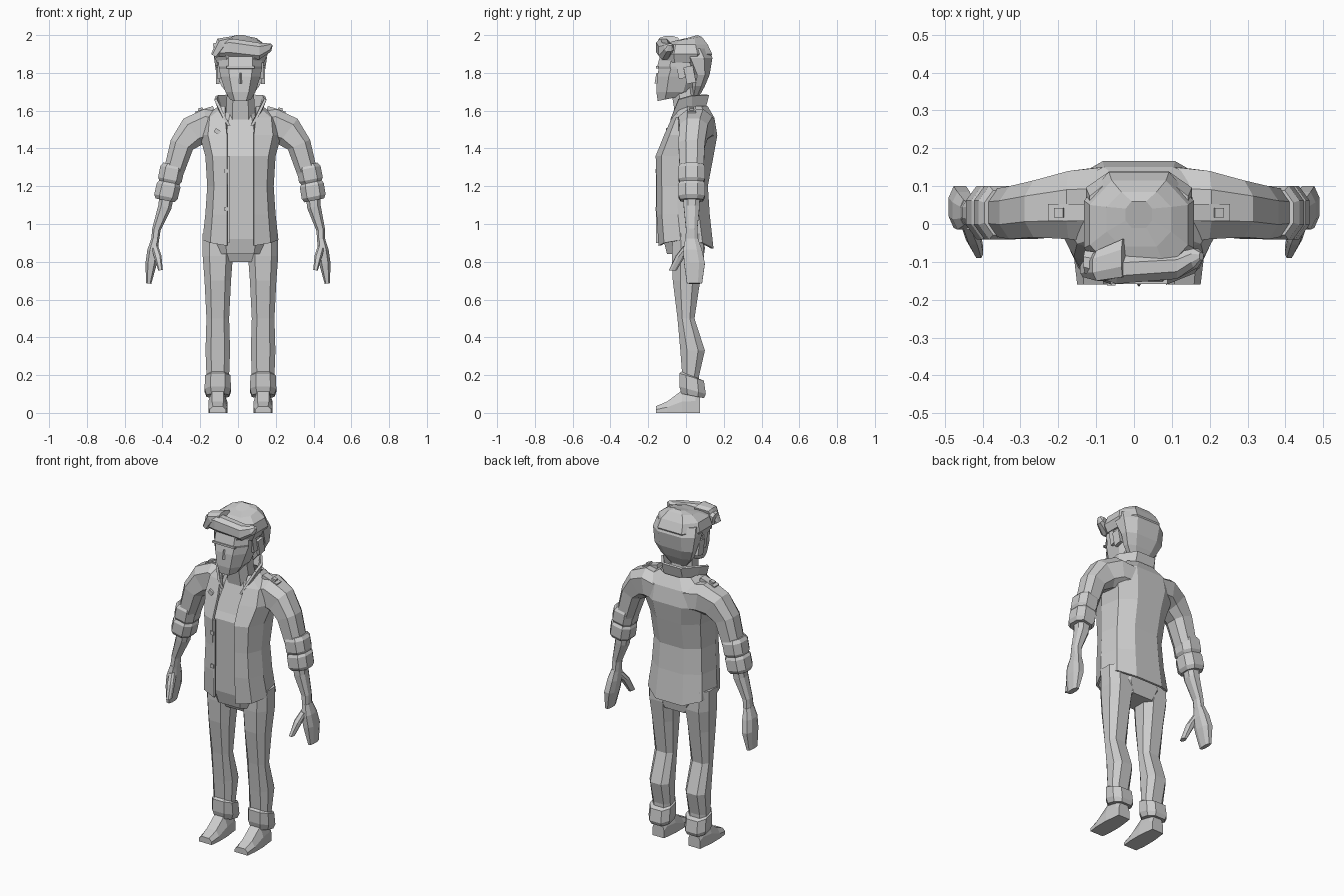
import bpy, bmesh
from mathutils import Vector

if "Cube" in bpy.data.objects:
    bpy.data.objects.remove(bpy.data.objects["Cube"])

grey = bpy.data.materials.new("plain grey")
grey.use_nodes = True
colour = (.6, .6, .6, 1)
grey.diffuse_color = colour
grey.node_tree.nodes["Principled BSDF"].inputs["Base Color"].default_value = colour

BODY_X = .013
QUARTER = [(.55, 1), (1, .45)]
OCTAGON = (QUARTER + [(u, -v) for u, v in reversed(QUARTER)]
           + [(-u, -v) for u, v in QUARTER] + [(-u, v) for u, v in reversed(QUARTER)])


def skin(name, rings, middle=BODY_X, closed=True, thickness=0):
    """Bridge rings of points into one flat-shaded mesh."""
    bm = bmesh.new()
    rows = [[bm.verts.new((x + middle, y, z)) for x, y, z in ring] for ring in rings]
    count = len(rows[0])
    for lower, upper in zip(rows, rows[1:]):
        for i in range(count if closed else count - 1):
            j = (i + 1) % count
            bm.faces.new((lower[i], lower[j], upper[j], upper[i]))
    if closed:
        bm.faces.new(rows[0])
        bm.faces.new(rows[-1])
    bmesh.ops.recalc_face_normals(bm, faces=bm.faces)
    mesh = bpy.data.meshes.new(name)
    bm.to_mesh(mesh)
    bm.free()
    mesh.materials.append(grey)
    part = bpy.data.objects.new(name, mesh)
    bpy.context.collection.objects.link(part)
    if thickness:
        cloth = part.modifiers.new("cloth", "SOLIDIFY")
        cloth.thickness = thickness
        cloth.offset = 0


def level(z, wide, front, back, tilt=0):
    """Flat octagon; tilt raises its back edge."""
    middle, deep = (front + back) / 2, (back - front) / 2
    return [(u * wide, middle + v * deep, z + v * tilt) for u, v in OCTAGON]


def open_ring(half):
    """Mirror one side of a garment, leaving its front open."""
    return half + [(-x, y, z) for x, y, z in reversed(half)]


def coat(z, wide, front, back, gap=.07, drop=0):
    deep = back - front
    return open_ring([(gap, front, z - drop / 2),
                      (wide * .8, front + deep * .1, z),
                      (wide, front + deep * .4, z + drop / 2),
                      (wide * .9, front + deep * .8, z),
                      (wide * .45, back, z - drop)])


def spot(x, z, wide, deep, y=.03):
    return Vector((x, y, z)), wide, deep


def limb(name, side, spots):
    """Octagons square to a path; hands hang evenly about the centre."""
    rings = []
    for i, (centre, wide, deep) in enumerate(spots):
        before, after = spots[max(i - 1, 0)][0], spots[min(i + 1, len(spots) - 1)][0]
        along = after - before
        across = Vector((-along.z, 0, along.x)).normalized()
        depth = Vector((0, deep, 0))
        ring = [centre + across * (u * wide) + depth * v for u, v in OCTAGON]
        rings.append([(p.x * side + BODY_X * min(1, max(0, p.z * 3 - 2.7)), p.y, p.z)
                      for p in ring])
    skin(name, rings, middle=0)


def block(name, centre, size, lean=0, roll=0):
    bpy.ops.mesh.primitive_cube_add(size=1, location=centre, rotation=(lean, roll, 0))
    part = bpy.context.object
    part.name = name
    part.scale = size
    part.data.materials.append(grey)


# Shirt and hips
skin("shirt", [level(z=.84, wide=.13, front=-.1, back=.09),
               level(z=.92, wide=.15, front=-.12, back=.1),
               level(z=1.36, wide=.15, front=-.13, back=.12),
               level(z=1.4, wide=.16, front=-.11, back=.13),
               level(z=1.59, wide=.1, front=-.04, back=.09)])
skin("hips", [level(z=.8, wide=.12, front=-.05, back=.09),
              level(z=.87, wide=.17, front=-.08, back=.1),
              level(z=1, wide=.16, front=-.08, back=.09)])

# Open jacket
skin("jacket", [coat(z=.9, wide=.195, front=-.14, back=.14, drop=.03),
                coat(z=1.05, wide=.18, front=-.15, back=.12),
                coat(z=1.2, wide=.17, front=-.15, back=.11),
                coat(z=1.36, wide=.18, front=-.155, back=.14),
                coat(z=1.47, wide=.21, front=-.11, back=.16),
                coat(z=1.56, wide=.2, front=-.07, back=.145, gap=.08),
                coat(z=1.62, wide=.11, front=-.04, back=.11, gap=.08)],
     closed=False, thickness=.012)

# Stand-up collar with open points
skin("collar", [open_ring([(.06 + rise * .3, -.08, 1.52 + rise / 2),
                           (.1 + rise * .4, -.04, 1.58 + rise),
                           (.1 + rise * .3, .03, 1.6 + rise),
                           (.06, .1 + rise * .2, 1.62 + rise * .8)])
                for rise in (0, .08)],
     closed=False, thickness=.014)

# Jacket fastening
block("placket", centre=(-.05, -.152, 1.13), size=(.012, .012, .46))
for z in (1.08, 1.28):
    block("button", centre=(-.06, -.155, z), size=(.022, .014, .022))
block("lapel_button", centre=(-.11, -.1, 1.49), size=(.03, .014, .022), roll=.6)

for word, side in (("right_", -1), ("left_", 1)):
    # Sleeve
    limb(word + "sleeve", side, [spot(x=.1, z=1.51, wide=.08, deep=.1, y=.05),
                                 spot(x=.18, z=1.52, wide=.09, deep=.09, y=.05),
                                 spot(x=.25, z=1.49, wide=.085, deep=.075, y=.04),
                                 spot(x=.31, z=1.42, wide=.064, deep=.07),
                                 spot(x=.37, z=1.22, wide=.05, deep=.06)])
    # Two rolls of the cuff
    for roll, height in (("upper_cuff", 1.265), ("lower_cuff", 1.175)):
        spots = []
        for step in (1, .6, -.6, -1):
            z = height + step * .05
            thick = .085 - abs(step) * .03
            spots.append(spot(x=.62 - z / 5, z=z, wide=thick - .003, deep=thick + .004))
        limb(word + roll, side, spots)
    # Forearm, hand and thumb
    limb(word + "forearm", side, [spot(x=.38, z=1.2, wide=.04, deep=.045),
                                  spot(x=.395, z=1.09, wide=.036, deep=.042),
                                  spot(x=.435, z=.97, wide=.023, deep=.03),
                                  spot(x=.44, z=.9, wide=.02, deep=.034)])
    limb(word + "hand", side, [spot(x=.44, z=.92, wide=.02, deep=.034),
                               spot(x=.45, z=.86, wide=.03, deep=.05, y=.035),
                               spot(x=.46, z=.79, wide=.03, deep=.055, y=.045),
                               spot(x=.473, z=.685, wide=.014, deep=.04, y=.045)])
    limb(word + "thumb", side, [spot(x=.44, z=.88, wide=.018, deep=.025, y=.01),
                                spot(x=.425, z=.83, wide=.02, deep=.024, y=-.03),
                                spot(x=.41, z=.755, wide=.012, deep=.02, y=-.07)])
    # Shoulder strap
    shoulder = BODY_X + side * .19
    block(word + "strap", centre=(shoulder, .03, 1.6), size=(.1, .045, .02), roll=side * .3)
    block(word + "strap_stud", centre=(shoulder + side * .02, .03, 1.605),
          size=(.025, .025, .02), roll=side * .3)

    # Trouser leg and turn-up
    hip = BODY_X + side * .12
    skin(word + "leg", [level(z=.12, wide=.055, front=-.02, back=.07),
                        level(z=.2, wide=.06, front=-.02, back=.07),
                        level(z=.33, wide=.065, front=-.03, back=.1),
                        level(z=.5, wide=.06, front=-.045, back=.045),
                        level(z=.7, wide=.07, front=-.07, back=.075),
                        level(z=.83, wide=.08, front=-.075, back=.095),
                        level(z=.95, wide=.08, front=-.07, back=.09)], middle=hip)
    skin(word + "turn_up", [level(z=.09, wide=.06, front=-.025, back=.095, tilt=-.012),
                            level(z=.12, wide=.07, front=-.035, back=.105, tilt=-.02),
                            level(z=.19, wide=.067, front=-.035, back=.095, tilt=-.02),
                            level(z=.2, wide=.055, front=-.02, back=.07, tilt=-.02)], middle=hip)
    # Shoe, toe to heel
    shoe = []
    for y, top in ((-.16, .035), (-.1, .06), (-.02, .12), (.05, .125), (.075, .09)):
        wide = .055 - abs(y + .06) * .12
        half = [(wide, y, 0), (wide, y, top / 2), (wide * .6, y, top)]
        shoe.append(open_ring(half))
    skin(word + "shoe", shoe, middle=hip)
    # Ear and sideburn
    block(word + "ear", centre=(BODY_X + side * .12, .02, 1.79), size=(.02, .05, .09), lean=.2)
    block(word + "sideburn", centre=(BODY_X + side * .113, -.03, 1.82),
          size=(.016, .035, .1), lean=.2)

# Neck, head and face
skin("neck", [level(z=1.53, wide=.08, front=-.05, back=.08),
              level(z=1.72, wide=.07, front=-.08, back=.06)])
skin("head", [level(z=1.665, wide=.055, front=-.15, back=-.01, tilt=.014),
              level(z=1.7, wide=.08, front=-.157, back=.04),
              level(z=1.78, wide=.105, front=-.153, back=.07),
              level(z=1.82, wide=.113, front=-.145, back=.09),
              level(z=1.835, wide=.115, front=-.152, back=.09),
              level(z=1.9, wide=.115, front=-.135, back=.09)])
block("brow", centre=(BODY_X, -.152, 1.83), size=(.15, .012, .012))
skin("nose", [[(-wide, -.14, z), (wide, -.14, z), (0, tip, z)]
              for z, wide, tip in ((1.8, .012, -.157), (1.745, .02, -.166))])

# Hair: back, crown, swept fringe and side tuft
skin("hair_back", [level(z=1.675, wide=.055, front=.03, back=.07),
                   level(z=1.73, wide=.1, front=.03, back=.1),
                   level(z=1.79, wide=.127, front=.035, back=.125),
                   level(z=1.88, wide=.14, front=-.02, back=.14),
                   level(z=1.93, wide=.13, front=-.05, back=.12)])
skin("hair_crown", [level(z=1.855, wide=.125, front=-.13, back=.12),
                    level(z=1.9, wide=.145, front=-.14, back=.138),
                    level(z=1.95, wide=.13, front=-.12, back=.115),
                    level(z=1.98, wide=.085, front=-.06, back=.085, tilt=.01),
                    level(z=1.99, wide=.035, front=-.01, back=.06, tilt=.01)])
limb("fringe", 1, [spot(x=-.14, z=1.92, wide=.035, deep=.03, y=-.1),
                   spot(x=-.06, z=1.935, wide=.048, deep=.038, y=-.12),
                   spot(x=.1, z=1.915, wide=.044, deep=.035, y=-.11),
                   spot(x=.15, z=1.935, wide=.025, deep=.025, y=-.09),
                   spot(x=.165, z=1.95, wide=.008, deep=.01, y=-.085)])
limb("tuft", 1, [spot(x=-.04, z=1.975, wide=.02, deep=.05, y=-.09),
                 spot(x=-.1, z=1.955, wide=.034, deep=.04, y=-.11),
                 spot(x=-.14, z=1.89, wide=.018, deep=.02, y=-.12)])
